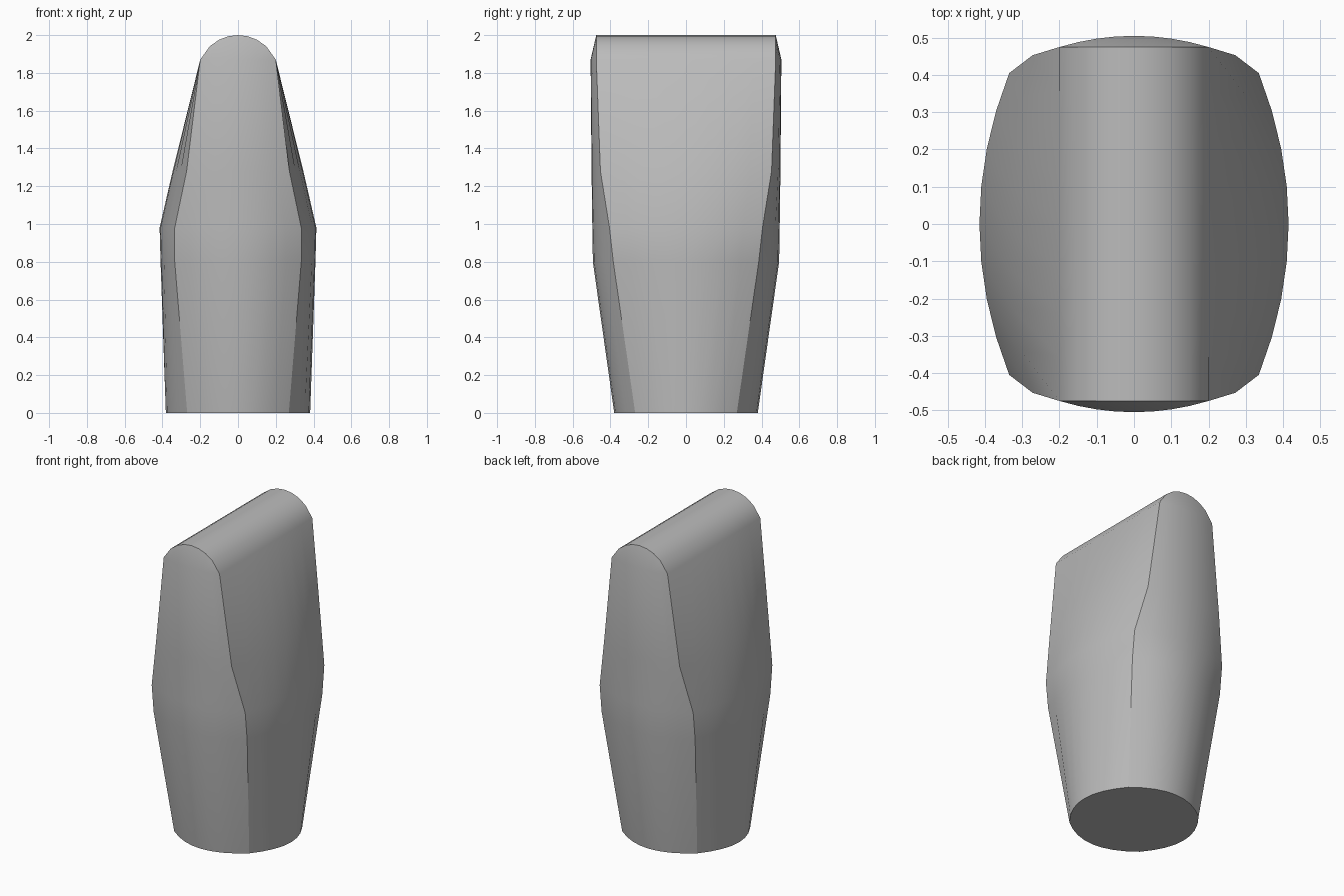
import bpy, bmesh, math

if "Cube" in bpy.data.objects:
    bpy.data.objects.remove(bpy.data.objects["Cube"], do_unlink=True)

N = 8                                   # segments per side of the section
STEPS = [2 * i / N - 1 for i in range(N + 1)]
TOP_Z, EDGE_Z, HALF_W, ROOF_Y = 2.0, 1.87, 0.2, 0.475

# Sections: height, corner x, corner y, side bulge x, end bulge y
SECTIONS = [
    (0.0, 0.269, 0.269, 0.382, 0.38),
    (0.8, 0.335, 0.385, 0.41, 0.493),
    (0.98, 0.335, 0.405, 0.415, 0.496),
    (1.28, 0.272, 0.453, 0.346, 0.5),
    (EDGE_Z, HALF_W, ROOF_Y, HALF_W, 0.505),
]


def section(z, cx, cy, mx, my):
    """Four bowed sides joined at the corners, counter-clockwise."""
    front = [(cx * s, -(my - (my - cy) * s * s), z) for s in STEPS[:-1]]
    side = [(mx - (mx - cx) * s * s, cy * s, z) for s in STEPS[:-1]]
    half = front + side
    return half + [(-x, -y, z) for x, y, z in half]


def roof_point(s, t):
    """Point on the rounded ridge, s across and t along."""
    rise = TOP_Z - EDGE_Z
    r = (HALF_W ** 2 + rise ** 2) / (2 * rise)
    x = HALF_W * s
    return (x, ROOF_Y * t, TOP_Z - r + math.sqrt(r * r - x * x))


bm = bmesh.new()

# Round foot blending into the wedge-shaped body
rings = [[bm.verts.new(p) for p in section(*s)] for s in SECTIONS]
count = len(rings[0])
for low, high in zip(rings, rings[1:]):
    for i in range(count):
        j = (i + 1) % count
        bm.faces.new((low[i], low[j], high[j], high[i]))
bm.faces.new(rings[0][::-1])

# Rounded ridge
roof = [[bm.verts.new(roof_point(s, t)) for s in STEPS] for t in STEPS]
for a, b in zip(roof, roof[1:]):
    for i in range(N):
        bm.faces.new((a[i], a[i + 1], b[i + 1], b[i]))

# Small lips closing the ridge at the front and back
top = rings[-1]
for start, row in ((0, roof[0]), (2 * N, roof[-1][::-1])):
    for i in range(N):
        bm.faces.new((top[start + i], top[start + i + 1], row[i + 1], row[i]))

bmesh.ops.remove_doubles(bm, verts=bm.verts, dist=0.0005)
bmesh.ops.dissolve_degenerate(bm, edges=bm.edges, dist=0.0005)
bmesh.ops.recalc_face_normals(bm, faces=bm.faces)

mesh = bpy.data.meshes.new("wedge_body")
bm.to_mesh(mesh)
bm.free()
body = bpy.data.objects.new("wedge_body", mesh)
bpy.context.collection.objects.link(body)

# Plain grey
grey = bpy.data.materials.new("plain_grey")
grey.use_nodes = True
colour = (0.5, 0.5, 0.5, 1)
grey.diffuse_color = colour
grey.node_tree.nodes["Principled BSDF"].inputs["Base Color"].default_value = colour
mesh.materials.append(grey)

bpy.context.view_layer.objects.active = body
body.select_set(True)
bpy.ops.object.shade_smooth_by_angle(angle=math.radians(30))
